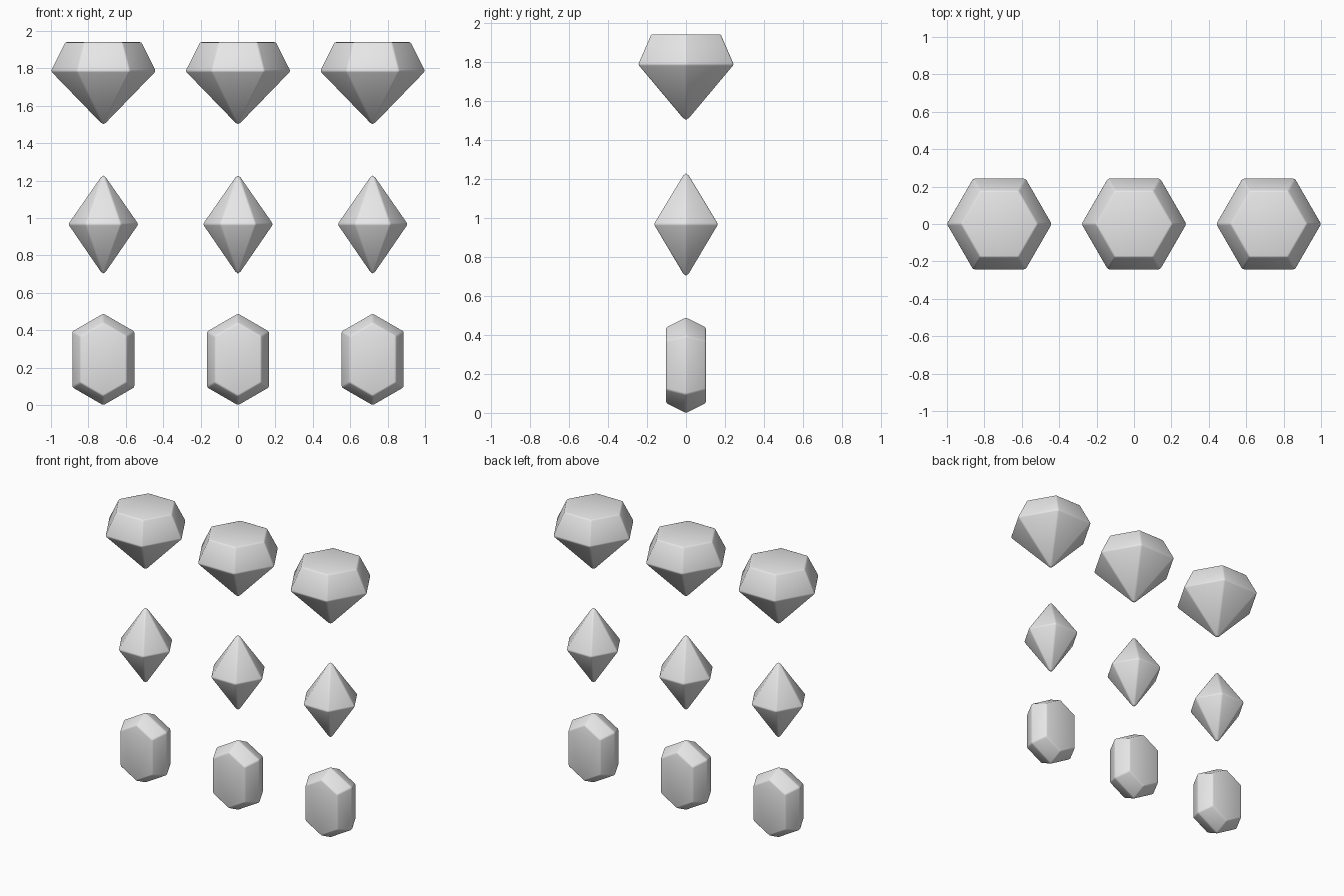
import bpy, bmesh, math

cube = bpy.data.objects.get("Cube")
if cube:
    bpy.data.objects.remove(cube, do_unlink=True)

GREY = (0.8, 0.8, 0.8, 1.0)
mat = bpy.data.materials.new("plain_grey")
mat.use_nodes = True
mat.diffuse_color = GREY
mat.node_tree.nodes["Principled BSDF"].inputs["Base Color"].default_value = GREY


def hexagon(radius, z):
    """Flat hexagon ring with corners on the x axis."""
    return [(radius * math.cos(i * math.pi / 3), radius * math.sin(i * math.pi / 3), z)
            for i in range(6)]


def upright_hexagon(inset, y):
    """Tall pointed hexagon in the xz plane, with its sides moved in by inset."""
    w = 0.168 - inset
    tip = 0.247 - inset / math.cos(math.pi / 6)
    shoulder = tip - w * math.tan(math.pi / 6)
    return [(0, y, tip), (w, y, shoulder), (w, y, -shoulder),
            (0, y, -tip), (-w, y, -shoulder), (-w, y, shoulder)]


def gem(name, rings, x, z=0):
    """Loft through the rings; a one-point ring is a tip, other ends are capped."""
    bm = bmesh.new()
    loops = [[bm.verts.new(p) for p in ring] for ring in rings]
    for a, b in zip(loops, loops[1:]):
        for i in range(6):
            j = (i + 1) % 6
            if len(a) == 1:
                bm.faces.new((a[0], b[j], b[i]))
            elif len(b) == 1:
                bm.faces.new((a[i], a[j], b[0]))
            else:
                bm.faces.new((a[i], a[j], b[j], b[i]))
    for end in (loops[0], loops[-1]):
        if len(end) > 1:
            bm.faces.new(end)
    bmesh.ops.recalc_face_normals(bm, faces=bm.faces)
    for f in bm.faces:
        f.smooth = True
    mesh = bpy.data.meshes.new(name)
    bm.to_mesh(mesh)
    bm.free()
    mesh.materials.append(mat)
    obj = bpy.data.objects.new(name, mesh)
    bpy.context.collection.objects.link(obj)
    obj.location = (x, 0, z)
    # Softly rounded facet edges
    bevel = obj.modifiers.new("soft_edges", "BEVEL")
    bevel.width = 0.008
    bevel.segments = 2
    bevel.limit_method = "NONE"


for side, x in (("right", -0.72), ("middle", 0), ("left", 0.72)):
    # Top row: brilliant cut with a flat table
    gem("brilliant_gem_" + side,
        [[(0, 0, 1.493)], hexagon(0.283, 1.785), hexagon(0.205, 1.94)], x)
    # Middle row: double pyramid
    gem("double_pyramid_gem_" + side,
        [[(0, 0, 0.69)], hexagon(0.19, 0.967), [(0, 0, 1.24)]], x)
    # Bottom row: upright tablet with bevelled front and back
    gem("tablet_gem_" + side,
        [upright_hexagon(0.044, -0.102), upright_hexagon(0, 0),
         upright_hexagon(0.044, 0.102)], x, 0.244)
